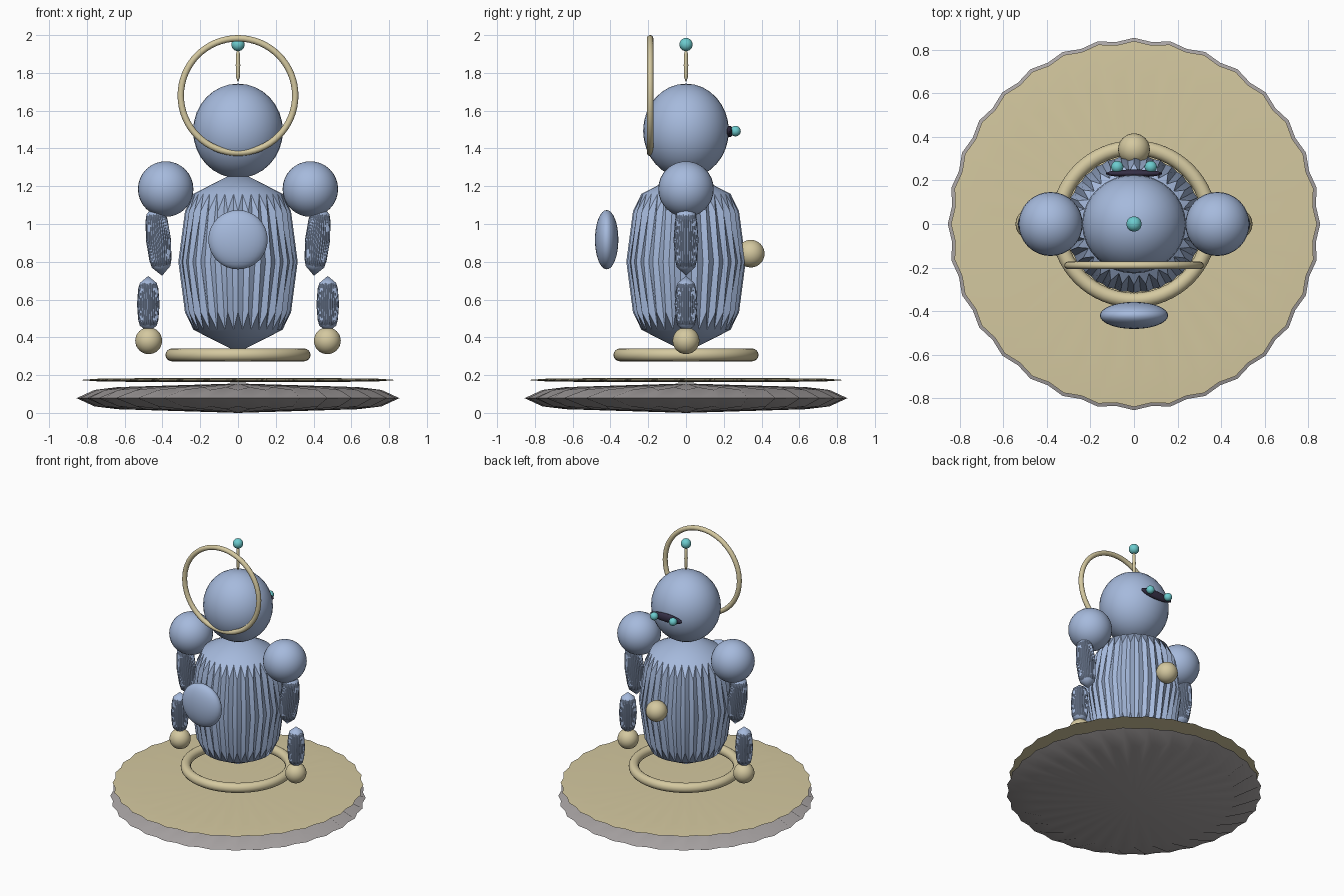
import bpy, bmesh, math
from mathutils import Matrix

if "Cube" in bpy.data.objects:
    bpy.data.objects.remove(bpy.data.objects["Cube"])


def material(name, rgb):
    m = bpy.data.materials.new(name)
    m.diffuse_color = (*rgb, 1.0)
    m.use_nodes = True
    m.node_tree.nodes["Principled BSDF"].inputs["Base Color"].default_value = m.diffuse_color
    return m


BLUE = material("pale_blue", (0.38, 0.49, 0.72))
TAN = material("sand", (0.66, 0.58, 0.35))
GREY = material("warm_grey", (0.40, 0.375, 0.375))
TEAL = material("teal", (0.15, 0.60, 0.62))
DARK = material("dark_violet", (0.035, 0.028, 0.06))


def finish(name, bm, mat, loc, tilt=0.0, axis='Y'):
    """Turn a bmesh into a placed, coloured, smooth object."""
    bmesh.ops.recalc_face_normals(bm, faces=bm.faces)
    for f in bm.faces:
        f.smooth = True
    me = bpy.data.meshes.new(name)
    bm.to_mesh(me)
    bm.free()
    me.set_sharp_from_angle(angle=math.radians(30))
    me.materials.append(mat)
    ob = bpy.data.objects.new(name, me)
    ob.matrix_world = Matrix.Translation(loc) @ Matrix.Rotation(tilt, 4, axis)
    bpy.context.collection.objects.link(ob)
    return ob


def ellipsoid(name, mat, loc, radii, seg=32):
    bm = bmesh.new()
    bmesh.ops.create_uvsphere(bm, u_segments=seg, v_segments=seg // 2, radius=1.0)
    bmesh.ops.scale(bm, vec=radii, verts=bm.verts)
    return finish(name, bm, mat, loc)


def fluted(name, mat, loc, r, h, tilt=0.0, n=32):
    """Softened drum: zigzag rims, a scalloped waist and pointed caps."""
    bm = bmesh.new()
    count = 2 * n

    def ring(even, odd):
        vs = []
        for i in range(count):
            rad, z = odd if i % 2 else even
            a = math.pi * i / n
            vs.append(bm.verts.new((r * rad * math.cos(a), r * rad * math.sin(a), h * z)))
        return vs

    waist = ring((1, 0), (0.982, 0))
    for s in (1, -1):
        rim = ring((0.889, 0.556 * s), (0.75, 0.75 * s))
        tip = bm.verts.new((0, 0, h * s))
        for i in range(count):
            j = (i + 1) % count
            bm.faces.new((waist[i], waist[j], rim[j], rim[i]))
        for i in range(0, count, 2):
            bm.faces.new((tip, rim[i - 1], rim[i], rim[i + 1]))
    return finish(name, bm, mat, loc, tilt)


def torus(name, mat, loc, major, minor, tilt=0.0, n=64, m=16):
    bm = bmesh.new()
    rows = []
    for i in range(n):
        a = 2 * math.pi * i / n
        row = []
        for k in range(m):
            b = 2 * math.pi * k / m
            rad = major + minor * math.cos(b)
            row.append(bm.verts.new((rad * math.cos(a), rad * math.sin(a), minor * math.sin(b))))
        rows.append(row)
    for i in range(n):
        p, q = rows[i], rows[(i + 1) % n]
        for k in range(m):
            l = (k + 1) % m
            bm.faces.new((p[k], q[k], q[l], p[l]))
    return finish(name, bm, mat, loc, tilt, 'X')


# Stand: lens-shaped base, thin top plate and hover ring
fluted("base_disc", GREY, (0, 0, 0.078), 0.855, 0.078)
fluted("base_plate", TAN, (0, 0, 0.174), 0.84, 0.012)
torus("hover_ring", TAN, (0, 0, 0.307), 0.35, 0.034)

# Torso with front shield and back knob
fluted("torso", BLUE, (0, 0, 0.80), 0.316, 0.48)
ellipsoid("front_shield", BLUE, (0, -0.42, 0.917), (0.157, 0.062, 0.157))
ellipsoid("back_knob", TAN, (0, 0.343, 0.843), (0.073, 0.073, 0.073))

# Head with visor and hoop
ellipsoid("head", BLUE, (0, 0, 1.493), (0.238, 0.227, 0.25))
ellipsoid("visor", DARK, (0, 0.232, 1.49), (0.13, 0.018, 0.03))
torus("head_hoop", TAN, (0, -0.19, 1.68), 0.303, 0.017, math.pi / 2)

# Antenna
fluted("antenna_stalk", TAN, (0, 0, 1.84), 0.012, 0.09, n=16)
ellipsoid("antenna_tip", TEAL, (0, 0, 1.95), (0.035, 0.035, 0.035))

# Paired parts: eyes, shoulders, arms and hands
for side, s in (("left", -1), ("right", 1)):
    ellipsoid(side + "_eye", TEAL, (s * 0.077, 0.262, 1.492), (0.028, 0.028, 0.028))
    ellipsoid(side + "_shoulder", BLUE, (s * 0.383, 0, 1.185), (0.147, 0.147, 0.147))
    fluted(side + "_upper_arm", BLUE, (s * 0.421, 0, 0.915), 0.066, 0.19, s * 0.1)
    fluted(side + "_forearm", BLUE, (s * 0.475, 0, 0.575), 0.06, 0.15)
    ellipsoid(side + "_hand", TAN, (s * 0.473, 0, 0.382), (0.071, 0.071, 0.071))
